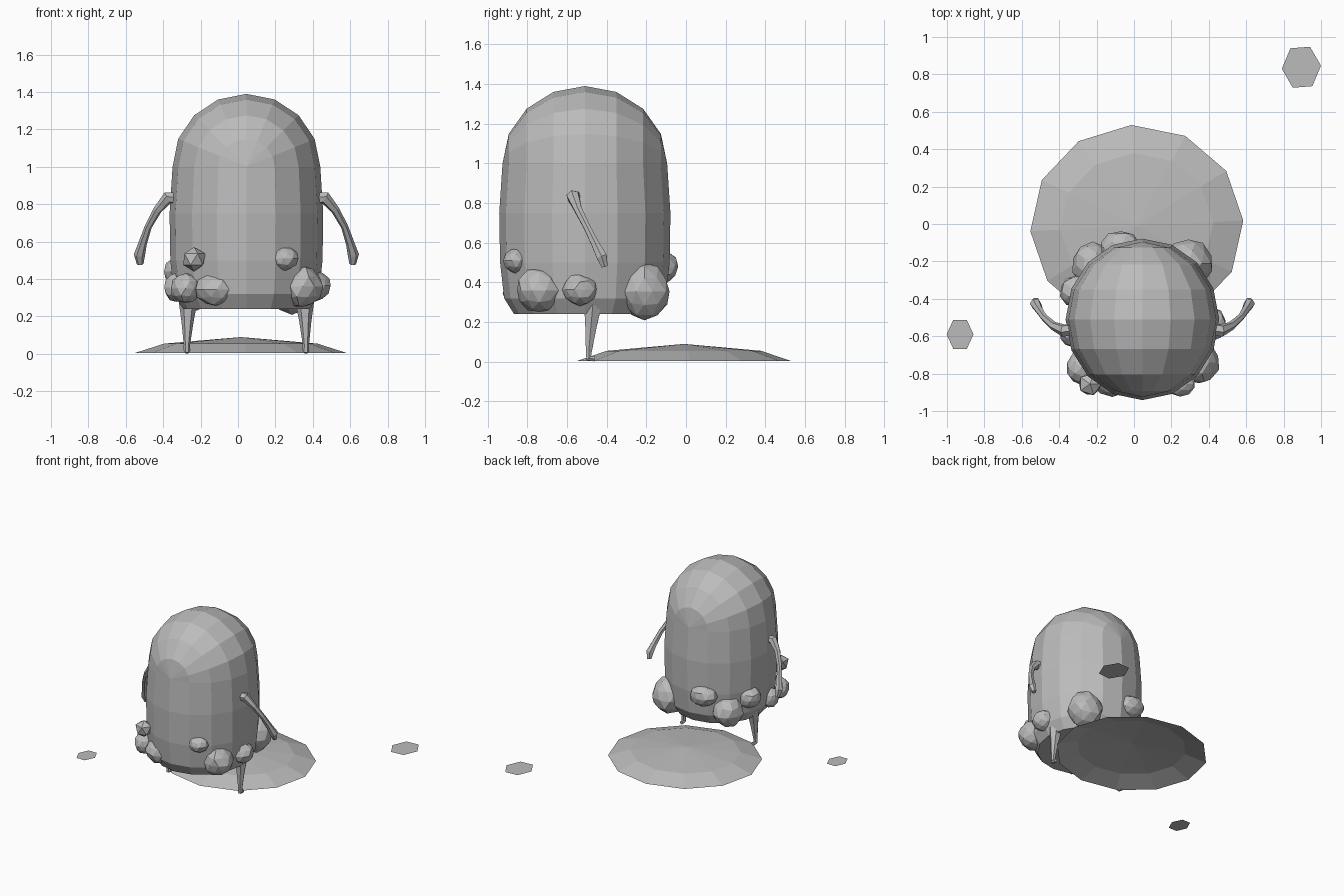
import bpy, bmesh, math, random
from mathutils import Vector

random.seed(4)
if "Cube" in bpy.data.objects:
    bpy.data.objects.remove(bpy.data.objects["Cube"])

grey = bpy.data.materials.new("plain_grey")
grey.use_nodes = True
shade = (0.5, 0.5, 0.5, 1)
grey.diffuse_color = shade
grey.node_tree.nodes["Principled BSDF"].inputs["Base Color"].default_value = shade

MID_X, MID_Y = 0.045, -0.51


def finish(name, bm, loc=(0, 0, 0), recalc=True):
    if recalc:
        bmesh.ops.recalc_face_normals(bm, faces=bm.faces)
    mesh = bpy.data.meshes.new(name)
    bm.to_mesh(mesh)
    bm.free()
    mesh.materials.append(grey)
    obj = bpy.data.objects.new(name, mesh)
    obj.location = loc
    bpy.context.collection.objects.link(obj)
    return obj


def bridge(bm, a, b):
    n = len(a)
    for i in range(n):
        bm.faces.new((a[i], a[(i + 1) % n], b[(i + 1) % n], b[i]))


# Body: dome whose grid runs front to back, on a slightly bulging barrel
def build_body():
    bm = bmesh.new()
    steps, arcs = 8, 8
    rx, ry, rise, base = 0.395, 0.415, 0.39, 1.0
    back = bm.verts.new((0, ry, base))
    front = bm.verts.new((0, -ry, base))
    rows = []
    for i in range(1, steps):
        a = math.pi * i / steps
        rows.append([bm.verts.new((rx * math.sin(a) * math.cos(math.pi * j / arcs),
                                   ry * math.cos(a),
                                   base + rise * math.sin(a) * math.sin(math.pi * j / arcs)))
                     for j in range(arcs + 1)])
    for r, s in zip(rows, rows[1:]):
        for j in range(arcs):
            bm.faces.new((r[j], r[j + 1], s[j + 1], s[j]))
    for j in range(arcs):
        bm.faces.new((back, rows[0][j], rows[0][j + 1]))
        bm.faces.new((front, rows[-1][j + 1], rows[-1][j]))
    ring = [back] + [r[0] for r in rows] + [front] + [r[-1] for r in reversed(rows)]
    rim = [v.co.copy() for v in ring]
    for z, k in ((0.75, 1.04), (0.5, 1.03), (0.32, 0.98), (0.24, 0.86)):
        lower = [bm.verts.new((c.x * k, c.y * k, z)) for c in rim]
        bridge(bm, ring, lower)
        ring = lower
    bm.faces.new(ring)
    finish("body", bm, (MID_X, MID_Y, 0))


# Lumps around the hem: centre and radii
def build_lump(index, loc, size):
    bm = bmesh.new()
    bmesh.ops.create_icosphere(bm, subdivisions=1 if max(size) < 0.07 else 2, radius=1)
    if max(size) >= 0.07:
        bmesh.ops.dissolve_limit(bm, angle_limit=math.radians(8), verts=bm.verts, edges=bm.edges)
    for v in bm.verts:
        v.co *= random.uniform(0.94, 1.06)
        v.co = Vector([c * s for c, s in zip(v.co, size)])
    bmesh.ops.triangulate(bm, faces=bm.faces)
    finish(f"hem_lump_{index}", bm, loc)


# Limbs: six-sided tapered tubes along a path of (point, radius)
def build_limb(name, path, side):
    bm = bmesh.new()
    pts = [Vector((MID_X + side * x, y, z)) for x, y, z, _ in path]
    rings = []
    for i, p in enumerate(pts):
        along = (pts[min(i + 1, len(pts) - 1)] - pts[max(i - 1, 0)]).normalized()
        u = along.cross(Vector((0, 1, 0.3))).normalized()
        w = along.cross(u)
        rings.append([bm.verts.new(p + path[i][3] * (u * math.cos(t * math.pi / 3)
                                                     + w * math.sin(t * math.pi / 3)))
                      for t in range(6)])
    for a, b in zip(rings, rings[1:]):
        bridge(bm, a, b)
    bm.faces.new(rings[0])
    bm.faces.new(rings[-1])
    finish(name, bm)


# Flat or domed ground patches
def build_patch(name, sides, loc, rings, apex, turn=0):
    bm = bmesh.new()
    prev = None
    for rx, ry, z in rings:
        ring = [bm.verts.new((rx * math.cos(turn + math.tau * i / sides),
                              ry * math.sin(turn + math.tau * i / sides), z))
                for i in range(sides)]
        if prev:
            bridge(bm, prev, ring)
        prev = ring
    if apex is None:
        bm.faces.new(prev)
    else:
        top = bm.verts.new((0, 0, apex))
        for i in range(sides):
            bm.faces.new((prev[i], prev[(i + 1) % sides], top))
    finish(name, bm, loc, recalc=False)


build_body()

lumps = [
    ((-0.235, -0.855, 0.505), (0.068, 0.066, 0.068)),
    ((-0.115, -0.82, 0.345), (0.112, 0.1, 0.092)),
    ((0.245, -0.855, 0.51), (0.078, 0.066, 0.065)),
    ((0.345, -0.74, 0.36), (0.11, 0.115, 0.115)),
    ((0.415, -0.535, 0.365), (0.08, 0.085, 0.08)),
    ((0.29, -0.21, 0.355), (0.13, 0.13, 0.14)),
    ((-0.07, -0.125, 0.48), (0.11, 0.085, 0.085)),
    ((-0.22, -0.22, 0.35), (0.11, 0.12, 0.115)),
    ((-0.31, -0.36, 0.44), (0.085, 0.085, 0.08)),
    ((-0.33, -0.59, 0.355), (0.065, 0.068, 0.075)),
    ((-0.28, -0.77, 0.35), (0.08, 0.09, 0.08)),
]
for n, (loc, size) in enumerate(lumps, 1):
    build_lump(n, loc, size)

arm = [(0.37, -0.56, 0.83, 0.035), (0.42, -0.57, 0.835, 0.034), (0.475, -0.545, 0.77, 0.023),
       (0.525, -0.5, 0.68, 0.019), (0.555, -0.455, 0.59, 0.023), (0.572, -0.425, 0.53, 0.03),
       (0.568, -0.41, 0.48, 0.018)]
leg = [(0.312, -0.46, 0.4, 0.05), (0.312, -0.47, 0.28, 0.05), (0.315, -0.48, 0.17, 0.032),
       (0.318, -0.49, 0.05, 0.017), (0.318, -0.49, 0.018, 0.018), (0.318, -0.46, 0.014, 0.014)]
for label, side in (("left", 1), ("right", -1)):
    build_limb(label + "_arm", arm, side)
    build_limb(label + "_leg", leg, side)

build_patch("ground_mound", 12, (0.015, -0.01, 0),
            [(0.57, 0.54, 0.004), (0.41, 0.39, 0.055)], 0.09, math.radians(3))
build_patch("right_stone", 6, (-0.93, -0.59, 0.002), [(0.072, 0.09, 0)], None)
build_patch("left_stone", 6, (0.895, 0.838, 0.002), [(0.105, 0.122, 0)], None, math.radians(4))
